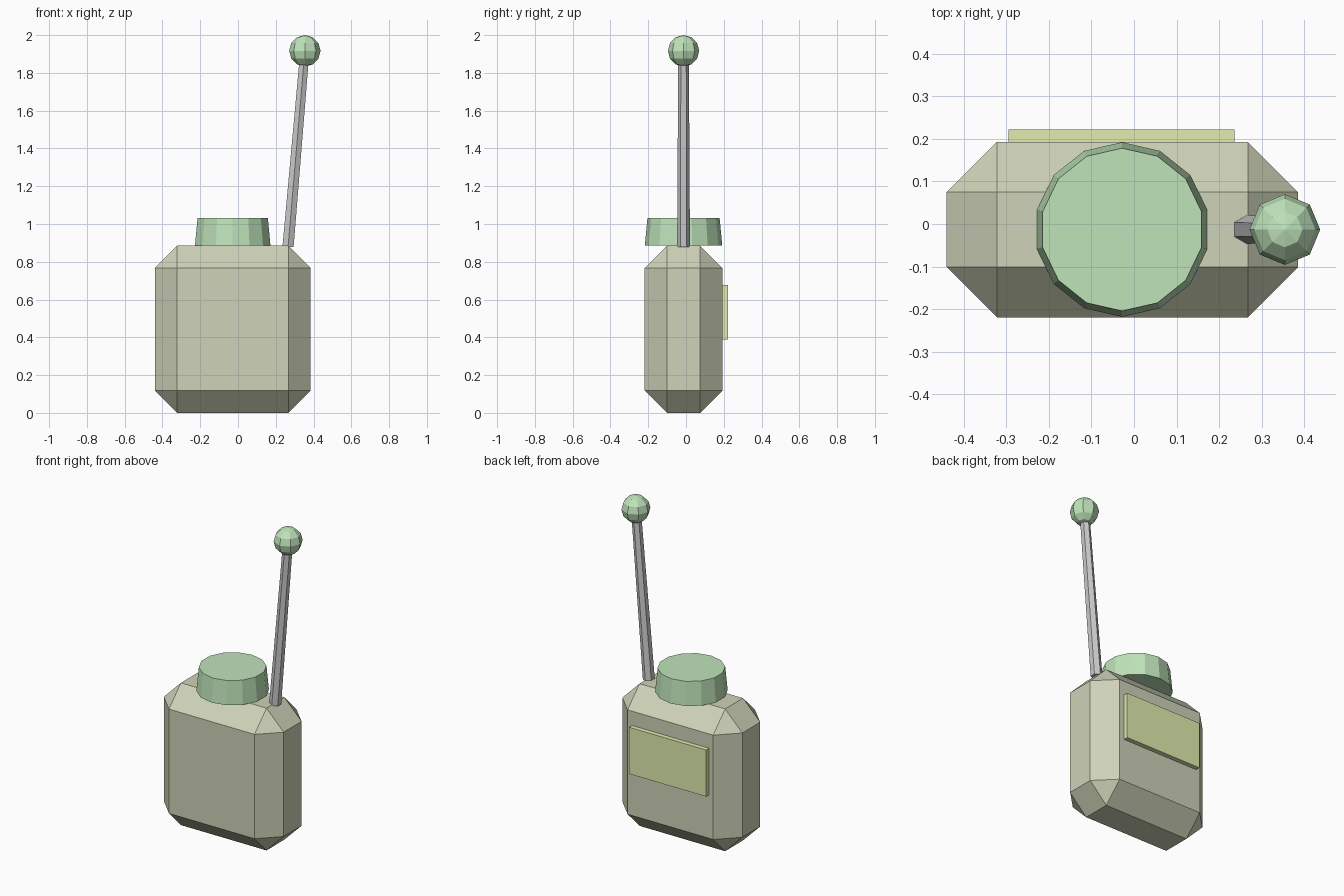
import bpy, bmesh
from mathutils import Vector

if "Cube" in bpy.data.objects:
    bpy.data.objects.remove(bpy.data.objects["Cube"])


def material(name, rgb):
    m = bpy.data.materials.new(name)
    m.diffuse_color = (*rgb, 1)
    m.use_nodes = True
    m.node_tree.nodes["Principled BSDF"].inputs["Base Color"].default_value = m.diffuse_color
    return m


def finish(name, bm, mat=None):
    bmesh.ops.recalc_face_normals(bm, faces=bm.faces)
    me = bpy.data.meshes.new(name)
    bm.to_mesh(me)
    bm.free()
    ob = bpy.data.objects.new(name, me)
    bpy.context.collection.objects.link(ob)
    if mat:
        me.materials.append(mat)
    return ob


def box(name, lo, hi, mat, chamfer=0):
    lo, hi = Vector(lo), Vector(hi)
    bm = bmesh.new()
    bmesh.ops.create_cube(bm, size=1)
    bmesh.ops.scale(bm, vec=hi - lo, verts=bm.verts)
    bmesh.ops.translate(bm, vec=(lo + hi) / 2, verts=bm.verts)
    if chamfer:
        bmesh.ops.bevel(bm, geom=bm.edges[:], offset=chamfer, segments=1,
                        affect='EDGES', clamp_overlap=True)
    return finish(name, bm, mat)


def tapered(name, start, end, r1, r2, sides, mat=None):
    start, end = Vector(start), Vector(end)
    axis = end - start
    bm = bmesh.new()
    bmesh.ops.create_cone(bm, cap_ends=True, segments=sides,
                          radius1=r1, radius2=r2, depth=axis.length)
    turn = Vector((0, 0, 1)).rotation_difference(axis).to_matrix()
    bmesh.ops.rotate(bm, matrix=turn, verts=bm.verts)
    bmesh.ops.translate(bm, vec=(start + end) / 2, verts=bm.verts)
    return finish(name, bm, mat)


olive = material("olive", (0.62, 0.65, 0.48))
green = material("green", (0.52, 0.77, 0.49))
lime = material("lime", (0.75, 0.84, 0.43))
YC = -0.013

# Chamfered body and the raised panel on its back
box("body", (-0.44, -0.219, 0), (0.385, 0.193, 0.885), olive, 0.118)
box("back_panel", (-0.294, 0.17, 0.388), (0.236, 0.222, 0.678), lime)

# Cap on top
tapered("cap", (-0.028, YC, 0.885), (-0.028, YC, 1.032), 0.205, 0.191, 14, green)

# Leaning rod
tip = Vector((0.354, YC, 1.917))
tapered("rod", (0.265, YC, 0.88), tip, 0.034, 0.028, 6)

# Ball at the end of the rod
bm = bmesh.new()
bmesh.ops.create_uvsphere(bm, u_segments=8, v_segments=6, radius=0.083)
bmesh.ops.translate(bm, vec=tip, verts=bm.verts)
finish("ball", bm, green)
